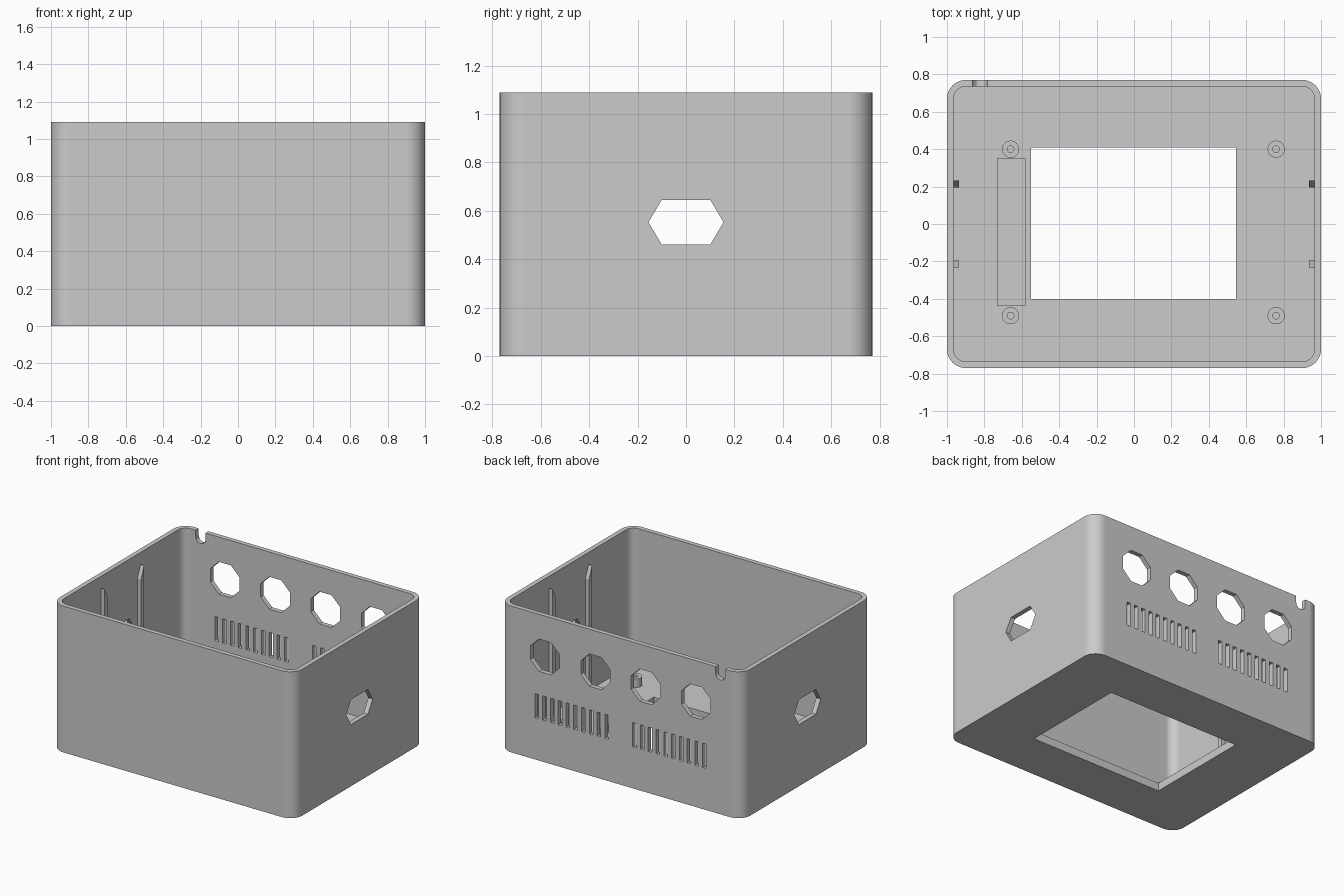
import bpy, bmesh
from math import sin, cos, pi, radians

if "Cube" in bpy.data.objects:
    bpy.data.objects.remove(bpy.data.objects["Cube"])

W, D, H = 1.0, 0.77, 1.09        # half width, half depth, height
WALL, FLOOR = 0.035, 0.06

grey = bpy.data.materials.new("light grey plastic")
grey.use_nodes = True
grey.diffuse_color = (0.6, 0.6, 0.6, 1)
grey.node_tree.nodes["Principled BSDF"].inputs["Base Color"].default_value = (0.6, 0.6, 0.6, 1)


def rect(u0, u1, v0, v1):
    return [(u0, v0), (u1, v0), (u1, v1), (u0, v1)]


def ring(u, v, r, n, turn=0.0):
    return [(u + r * cos(turn + 2 * pi * i / n), v + r * sin(turn + 2 * pi * i / n))
            for i in range(n)]


def rounded_rect(hx, hy, r, steps=10):
    points = []
    for k, (sx, sy) in enumerate([(1, 1), (-1, 1), (-1, -1), (1, -1)]):
        for i in range(steps + 1):
            a = (k + i / steps) * pi / 2
            points.append((sx * (hx - r) + r * cos(a), sy * (hy - r) + r * sin(a)))
    return points


def prism(name, outlines, axis, lo, hi):
    """Extrude one or more closed outlines along an axis."""
    place = {"x": lambda u, v, w: (w, u, v),
             "y": lambda u, v, w: (u, w, v),
             "z": lambda u, v, w: (u, v, w)}[axis]
    bm = bmesh.new()
    for outline in outlines:
        a = [bm.verts.new(place(u, v, lo)) for u, v in outline]
        b = [bm.verts.new(place(u, v, hi)) for u, v in outline]
        bm.faces.new(a)
        bm.faces.new(b)
        for i in range(len(a)):
            j = (i + 1) % len(a)
            bm.faces.new((a[i], a[j], b[j], b[i]))
    bmesh.ops.recalc_face_normals(bm, faces=bm.faces)
    mesh = bpy.data.meshes.new(name)
    bm.to_mesh(mesh)
    bm.free()
    mesh.materials.append(grey)
    obj = bpy.data.objects.new(name, mesh)
    bpy.context.collection.objects.link(obj)
    return obj


def activate(obj):
    bpy.ops.object.select_all(action="DESELECT")
    obj.select_set(True)
    bpy.context.view_layer.objects.active = obj


def cut(target, cutter):
    cutter.hide_render = True
    mod = target.modifiers.new("cut", "BOOLEAN")
    mod.operation = "DIFFERENCE"
    mod.solver = "EXACT"
    mod.object = cutter
    activate(target)
    bpy.ops.object.modifier_apply(modifier=mod.name)
    bpy.data.objects.remove(cutter)


def smooth(obj):
    activate(obj)
    bpy.ops.object.shade_smooth_by_angle(angle=radians(30))
    mod = obj.modifiers.new("flat walls", "WEIGHTED_NORMAL")
    mod.keep_sharp = True


# Open box with rounded vertical corners
case = prism("case", [rounded_rect(W, D, 0.1)], "z", 0, H)
cut(case, prism("cavity", [rounded_rect(W - WALL, D - WALL, 0.065)], "z", FLOOR, H + 0.1))

# Display window and shallow pocket in the floor
cut(case, prism("window_cutter", [rect(-0.55, 0.545, -0.40, 0.41)], "z", -0.1, 0.2))
cut(case, prism("pocket_cutter", [rect(-0.73, -0.58, -0.435, 0.35)], "z", FLOOR / 2, 0.2))

# Hexagonal hole through both end walls
hexagon = [(-0.155, 0.553), (-0.1, 0.46), (0.1, 0.46),
           (0.155, 0.553), (0.1, 0.645), (-0.1, 0.645)]
cut(case, prism("side_hole_cutter", [hexagon], "x", -1.2, 1.2))

# Four octagonal ports in the back wall
ports = [ring((i - 1.5) * 0.415, 0.785, 0.13, 8, pi / 8) for i in range(4)]
cut(case, prism("port_cutter", ports, "y", 0.65, 0.9))

# Two banks of ventilation slots below the ports
slots = []
for side in (-1, 1):
    for i in range(10):
        x = side * (0.115 + 0.064 * i)
        slots.append(rect(x - 0.015, x + 0.015, 0.31, 0.49))
cut(case, prism("vent_cutter", slots, "y", 0.65, 0.9))

# Cable notch with a rounded bottom in the back rim
notch = [(-0.823 + 0.04 * cos(pi + pi * i / 6), 1.04 + 0.04 * sin(pi + pi * i / 6))
         for i in range(7)]
notch += [(-0.783, 1.2), (-0.863, 1.2)]
cut(case, prism("notch_cutter", [notch], "y", 0.65, 0.9))
smooth(case)

# Hollow screw posts
for x in (-0.66, 0.76):
    for y in (-0.49, 0.40):
        post = prism("screw_post", [ring(x, y, 0.046, 24)], "z", FLOOR - 0.01, 0.125)
        cut(post, prism("screw_hole", [ring(x, y, 0.018, 16)], "z", FLOOR, 0.2))
        smooth(post)

# Slant-topped ribs on the inside of the end walls
for x0, x1 in ((-0.975, -0.936), (0.936, 0.975)):
    for side in (-1, 1):
        outline = [(side * 0.195, FLOOR - 0.01), (side * 0.232, FLOOR - 0.01),
                   (side * 0.232, 1.0), (side * 0.195, 0.91)]
        prism("wall_rib", [outline], "x", x0, x1)
